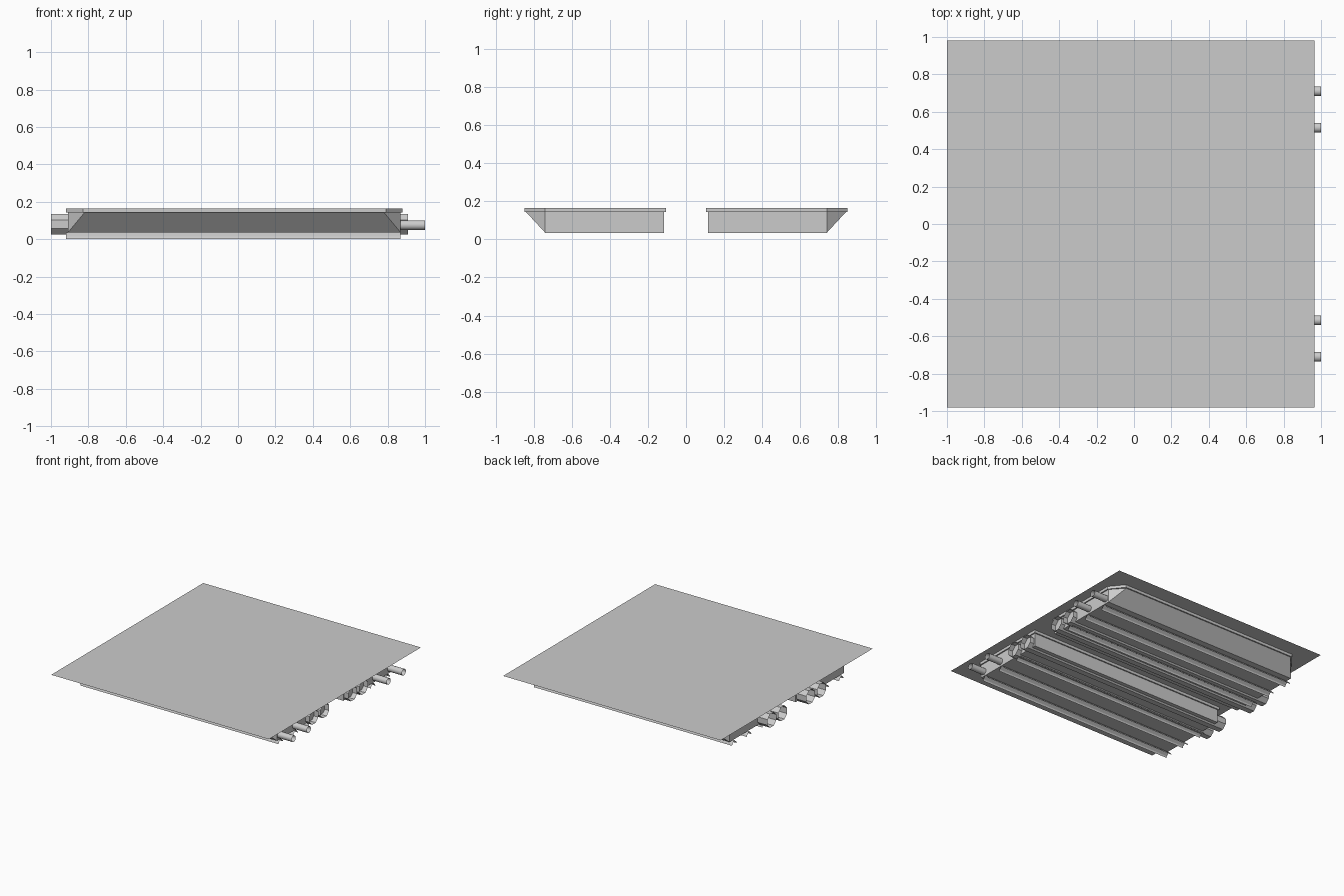
import bpy, bmesh, math

cube = bpy.data.objects.get("Cube")
if cube:
    bpy.data.objects.remove(cube, do_unlink=True)

GREY = (0.6, 0.6, 0.6, 1.0)
metal = bpy.data.materials.new("sheet_grey")
metal.use_nodes = True
metal.diffuse_color = GREY
metal.node_tree.nodes["Principled BSDF"].inputs["Base Color"].default_value = GREY

TOP, LEDGE, FLOOR = 0.165, 0.143, 0.035
X0, X1 = -0.91, 0.87


def loft(name, rings, closed=True, cap=False, mirror=True):
    """Skin a list of point rings into a thin sheet, mirrored front to back."""
    bm = bmesh.new()
    rows = [[bm.verts.new(p) for p in ring] for ring in rings]
    n = len(rows[0])
    for a, b in zip(rows, rows[1:]):
        for i in range(n if closed else n - 1):
            j = (i + 1) % n
            bm.faces.new((a[i], a[j], b[j], b[i]))
    if cap:
        bm.faces.new(rows[0][::-1])
    bmesh.ops.remove_doubles(bm, verts=bm.verts, dist=1e-5)
    bmesh.ops.recalc_face_normals(bm, faces=bm.faces)
    mesh = bpy.data.meshes.new(name)
    bm.to_mesh(mesh)
    bm.free()
    mesh.materials.append(metal)
    obj = bpy.data.objects.new(name, mesh)
    bpy.context.collection.objects.link(obj)
    if mirror:
        mod = obj.modifiers.new("mirror", 'MIRROR')
        mod.use_axis = (False, True, False)
    return obj


def run_along_x(name, section, x0, x1, closed):
    """Extrude a (y, z) section along x with open ends."""
    return loft(name, [[(x, y, z) for y, z in section] for x in (x0, x1)], closed)


def tube(name, y, z, radius, x0, x1, sides):
    section = [(y + radius * math.cos(math.tau * (i + 0.5) / sides),
                z + radius * math.sin(math.tau * (i + 0.5) / sides))
               for i in range(sides)]
    obj = run_along_x(name, section, x0, x1, True)
    if sides > 8:
        obj.data.shade_smooth()
    return obj


def outline(z, grow=0.0, chamfer=0.09):
    """Pan outline with its two outer corners cut off."""
    a, b = X0 - grow, X1 + grow
    y0, y1 = 0.115 - grow, 0.74
    y2 = y1 + (0.1 + grow if chamfer else 0)
    return [(a, y0, z), (b, y0, z), (b, y1, z), (b - chamfer, y2, z),
            (a + chamfer, y2, z), (a, y1, z)]


# Flat top sheet
loft("top_sheet", [[(-1, y, TOP), (0.965, y, TOP)] for y in (-0.98, 0.98)],
     closed=False, mirror=False)

# Pans with sloped outer walls and a stepped rim
loft("pan", [outline(FLOOR, 0, 0), outline(LEDGE), outline(LEDGE, 0.01),
             outline(TOP, 0.01)], cap=True)

# Cross ribs below the sheet
for i in range(1, 6):
    x = X0 + (X1 - X0) * i / 6
    loft(f"cross_rib_{i}", [[(x, 0.13, z), (x, 0.74, z)] for z in (LEDGE, TOP)],
         closed=False)

# Splayed rails under the pans
for i, y in enumerate((0.3, 0.5, 0.69)):
    run_along_x(f"rail_{i + 1}",
                [(y - 0.03, 0), (y - 0.025, 0.013), (y, FLOOR),
                 (y + 0.025, 0.013), (y + 0.03, 0)], X0 - 0.01, X1, False)

# Wide ducts passing through both ends
for i, y in enumerate((0.18, 0.32)):
    tube(f"duct_{i + 1}", y, 0.08, 0.06, -1, 0.91, 8)

# Narrow pipe stubs at one end
for i, y in enumerate((0.515, 0.71)):
    tube(f"pipe_stub_{i + 1}", y, 0.075, 0.026, X1 - 0.01, 1, 16)
